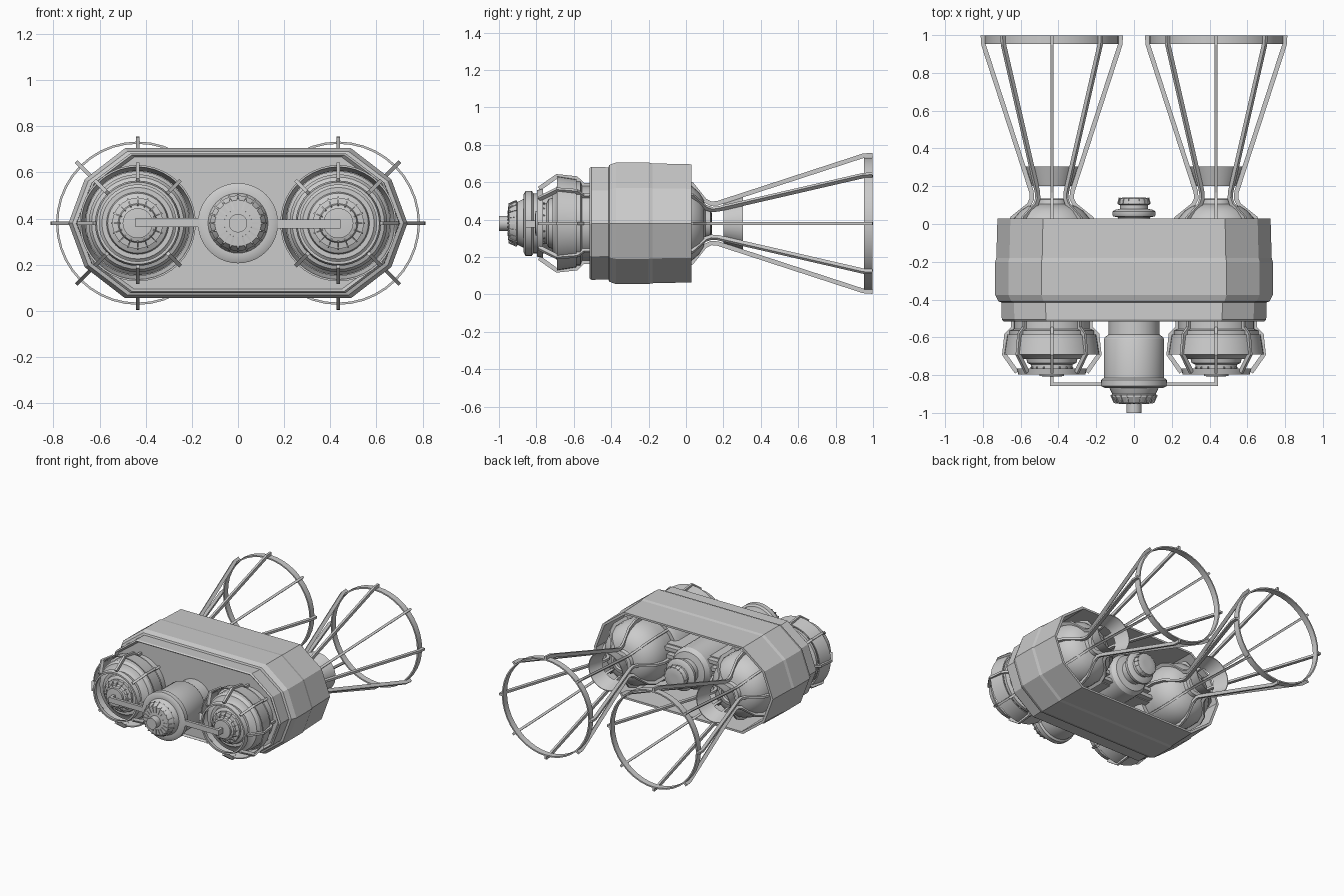
import bpy, bmesh, math

if "Cube" in bpy.data.objects:
    bpy.data.objects.remove(bpy.data.objects["Cube"])

CZ = 0.38          # height of the shared centre line
EX = 0.435         # sideways offset of each engine


def finish(name, bm, angle=None):
    bmesh.ops.recalc_face_normals(bm, faces=bm.faces)
    me = bpy.data.meshes.new(name)
    bm.to_mesh(me)
    bm.free()
    ob = bpy.data.objects.new(name, me)
    bpy.context.collection.objects.link(ob)
    if angle:
        bpy.ops.object.select_all(action='DESELECT')
        ob.select_set(True)
        bpy.context.view_layer.objects.active = ob
        bpy.ops.object.shade_smooth_by_angle(angle=math.radians(angle))
    return ob


def skin(bm, loops, closed=False, caps=True):
    """Bridge equal-length vertex loops with quads."""
    n = len(loops[0])
    pairs = list(zip(loops, loops[1:]))
    if closed:
        pairs.append((loops[-1], loops[0]))
    for a, b in pairs:
        for i in range(n):
            j = (i + 1) % n
            bm.faces.new((a[i], a[j], b[j], b[i]))
    if caps and not closed:
        bm.faces.new(loops[0])
        bm.faces.new(loops[-1])


def lathe(name, profile, cx, segs=40, closed=False):
    """Turn (radius, y) points round an axis parallel to y."""
    bm = bmesh.new()
    loops = []
    for r, y in profile:
        loops.append([bm.verts.new((cx + r * math.cos(2 * math.pi * i / segs), y,
                                    CZ + r * math.sin(2 * math.pi * i / segs))) for i in range(segs)])
    skin(bm, loops, closed)
    return finish(name, bm, 30)


def ribs(name, path, cx, count=8, width=0.016, depth=0.024):
    """Radial bars that follow a (radius, y) path."""
    bm = bmesh.new()
    for k in range(count):
        a = 2 * math.pi * k / count
        c, s = math.cos(a), math.sin(a)
        loops = []
        for i, (r, y) in enumerate(path):
            r0, y0 = path[max(i - 1, 0)]
            r1, y1 = path[min(i + 1, len(path) - 1)]
            ln = math.hypot(r1 - r0, y1 - y0)
            nr, ny = (y1 - y0) / ln, -(r1 - r0) / ln
            loop = []
            for t, d in ((-1, -1), (1, -1), (1, 1), (-1, 1)):
                rr, yy, w = r + nr * d * depth / 2, y + ny * d * depth / 2, t * width / 2
                loop.append(bm.verts.new((cx + rr * c - w * s, yy, CZ + rr * s + w * c)))
            loops.append(loop)
        skin(bm, loops)
    return finish(name, bm)


def box(name, x0, x1, y0, y1, z0, z1):
    bm = bmesh.new()
    loops = [[bm.verts.new((x, y, z)) for x, z in ((x0, z0), (x1, z0), (x1, z1), (x0, z1))]
             for y in (y0, y1)]
    skin(bm, loops)
    return finish(name, bm)


def band(name, r0, y0, r1, y1, t, cx):
    return lathe(name, [(r0, y0), (r1, y1), (r1 - t, y1), (r0 - t, y0)], cx, closed=True)


# Hull: faceted shell, open at the rear
quarter = [(0.735, 0.0), (0.665, 0.19), (0.49, 0.325)]
outline = (quarter + [(-x, z) for x, z in quarter[::-1]]
           + [(-x, -z) for x, z in quarter[1:]] + [(x, -z) for x, z in quarter[:0:-1]])
bm = bmesh.new()
loops = []
for inset, y in ((0.06, -0.50), (0.045, -0.515), (0.035, -0.505), (0.033, -0.415), (0.017, -0.41),
                 (0.0, -0.375), (0.0, -0.20), (0.006, -0.18), (0.012, 0.03),
                 (0.03, 0.03), (0.04, -0.36)):
    sx, sz = 1 - inset / 0.735, 1 - inset / 0.50
    if inset < 0.035:
        sz = 1 - inset / 0.42
    loops.append([bm.verts.new((x * sx, y, CZ + z * sz)) for x, z in outline])
skin(bm, loops)
finish("hull", bm)

# Paired engines
for side, s in (("left", -1), ("right", 1)):
    x = s * EX
    # front intake body with stepped nose
    lathe(side + "_front_dome",
          [(0.20, -0.49), (0.20, -0.555), (0.225, -0.565), (0.225, -0.585), (0.212, -0.60), (0.212, -0.67),
           (0.20, -0.69), (0.17, -0.70), (0.155, -0.715), (0.135, -0.715), (0.13, -0.735), (0.11, -0.745),
           (0.11, -0.765), (0.085, -0.77), (0.08, -0.785), (0.065, -0.79), (0.065, -0.805), (0.03, -0.808)], x)
    band(side + "_front_shroud", 0.235, -0.585, 0.252, -0.69, 0.008, x)
    band(side + "_front_ring", 0.185, -0.765, 0.178, -0.797, 0.012, x)
    ribs(side + "_front_cage",
         [(0.205, -0.50), (0.205, -0.55), (0.24, -0.585), (0.252, -0.69), (0.185, -0.785)], x)
    ribs(side + "_nose_fins", [(0.11, -0.755), (0.075, -0.788)], x, 16, 0.006, 0.016)
    # rear bulb inside the hull
    lathe(side + "_rear_collar", [(0.26, -0.38), (0.26, -0.20), (0.245, -0.17), (0.22, -0.17)], x)
    lathe(side + "_rear_bulb",
          [(0.215, -0.20), (0.225, -0.10), (0.222, -0.03), (0.20, 0.03), (0.165, 0.07), (0.125, 0.095),
           (0.10, 0.10), (0.085, 0.105), (0.08, 0.13), (0.055, 0.135), (0.05, 0.12)], x)
    # flared rear cage
    ribs(side + "_rear_cage",
         [(0.235, -0.17), (0.235, -0.03), (0.21, 0.03), (0.122, 0.10), (0.105, 0.135), (0.108, 0.17),
          (0.362, 0.95), (0.365, 0.998)], x)
    band(side + "_cage_band", 0.105, 0.20, 0.14, 0.305, 0.005, x)
    band(side + "_cage_ring", 0.354, 0.953, 0.354, 0.998, 0.01, x)
    # link arm from the motor to the engine nose
    zo = 0.003 * -s
    a, b = sorted((s * 0.15, s * 0.445))
    box(side + "_link_arm", a, b, -0.858, -0.838, CZ - 0.019 + zo, CZ + 0.019 + zo)
    a, b = sorted((s * 0.425, s * 0.445))
    box(side + "_link_pin", a, b, -0.84, -0.79, CZ - 0.019 + zo, CZ + 0.019 + zo)
    # slatted coupling between the rear bulb and the middle hub
    a, b = sorted((s * 0.08, s * 0.24))
    box(side + "_coupling", a, b, -0.36, -0.12, CZ - 0.10, CZ + 0.10)
    for k in range(4):
        z = CZ - 0.08 + k * 0.053
        box(side + "_coupling_slat", a, b, -0.12, -0.08, z - 0.013, z + 0.013)

# Central motor at the front
lathe("motor_housing",
      [(0.135, -0.49), (0.135, -0.585), (0.155, -0.60), (0.16, -0.61), (0.16, -0.815), (0.174, -0.825),
       (0.174, -0.858), (0.155, -0.868), (0.13, -0.868), (0.125, -0.88), (0.115, -0.90), (0.12, -0.905),
       (0.12, -0.915), (0.10, -0.947), (0.04, -0.95), (0.04, -1.0)], 0)
ribs("motor_nose_fins", [(0.122, -0.905), (0.105, -0.945), (0.06, -0.95)], 0, 20, 0.008, 0.008)

# Central hub at the rear
lathe("rear_hub",
      [(0.15, -0.38), (0.15, -0.06), (0.13, -0.03), (0.085, -0.02), (0.085, 0.035), (0.11, 0.04), (0.115, 0.05),
       (0.115, 0.065), (0.10, 0.075), (0.075, 0.08), (0.075, 0.10), (0.085, 0.105), (0.078, 0.135),
       (0.06, 0.14), (0.03, 0.14)], 0)
ribs("rear_hub_fins", [(0.084, 0.105), (0.076, 0.138)], 0, 16, 0.007, 0.01)
